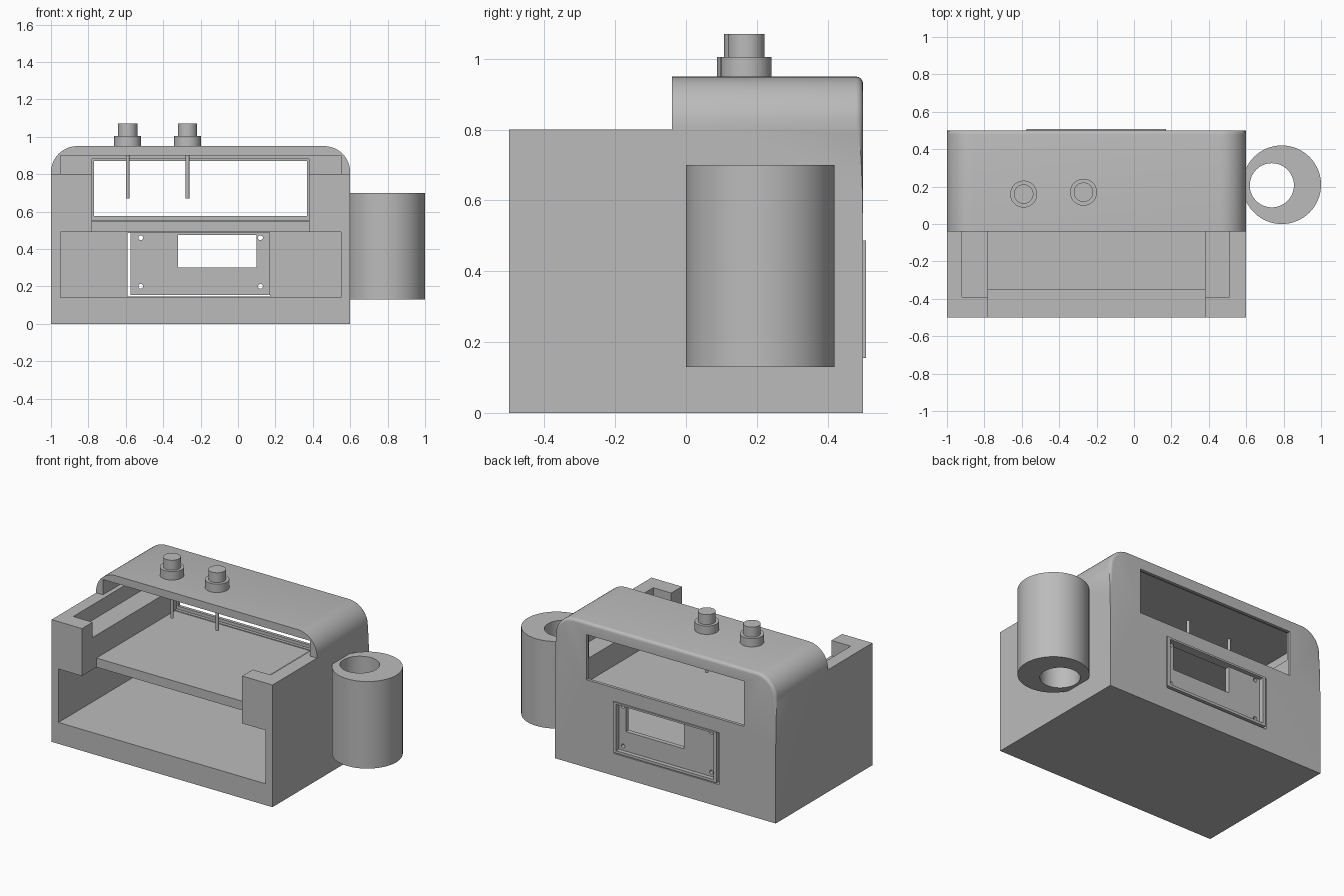
import bpy, bmesh, math
from mathutils import Vector, Matrix

cube = bpy.data.objects.get("Cube")
if cube:
    bpy.data.objects.remove(cube, do_unlink=True)

grey = bpy.data.materials.new("plain grey")
grey.use_nodes = True
colour = (0.5, 0.5, 0.5, 1)
grey.diffuse_color = colour
grey.node_tree.nodes["Principled BSDF"].inputs["Base Color"].default_value = colour


def finish(name, bm):
    bmesh.ops.recalc_face_normals(bm, faces=bm.faces[:])
    mesh = bpy.data.meshes.new(name)
    bm.to_mesh(mesh)
    bm.free()
    mesh.materials.append(grey)
    obj = bpy.data.objects.new(name, mesh)
    bpy.context.collection.objects.link(obj)
    return obj


def box(name, x, y, z):
    bm = bmesh.new()
    bmesh.ops.create_cube(bm, size=1)
    for v in bm.verts:
        v.co = Vector([(r[0] + r[1]) / 2 + c * (r[1] - r[0]) for r, c in zip((x, y, z), v.co)])
    return finish(name, bm)


def cylinder(name, centre, radius, low, high, sides=48, axis="Z"):
    bm = bmesh.new()
    bmesh.ops.create_cone(bm, cap_ends=True, segments=sides, radius1=radius,
                          radius2=radius, depth=high - low)
    a, b = centre
    mid = (low + high) / 2
    if axis == "Y":
        bm.transform(Matrix.Translation((a, mid, b)) @ Matrix.Rotation(math.pi / 2, 4, "X"))
    else:
        bm.transform(Matrix.Translation((a, b, mid)))
    return finish(name, bm)


def select_only(obj):
    bpy.ops.object.select_all(action="DESELECT")
    obj.select_set(True)
    bpy.context.view_layer.objects.active = obj


def combine(target, others, operation="DIFFERENCE"):
    for other in others:
        select_only(target)
        mod = target.modifiers.new("combine", "BOOLEAN")
        mod.operation = operation
        mod.solver = "EXACT"
        mod.object = other
        bpy.ops.object.modifier_apply(modifier=mod.name)
        bpy.data.objects.remove(other, do_unlink=True)


def smooth(obj):
    select_only(obj)
    bpy.ops.object.shade_smooth_by_angle(angle=math.radians(30))


def rounded_block(name, left, right, top, radius, front, back):
    """Upright block with rounded upper side corners and a softened back edge."""
    points = [(left, 0), (right, 0)]
    for centre, start in ((right - radius, 0), (left + radius, 90)):
        for i in range(13):
            a = math.radians(start + i * 7.5)
            points.append((centre + radius * math.cos(a), top - radius + radius * math.sin(a)))
    bm = bmesh.new()
    face = bm.faces.new([bm.verts.new((x, front, z)) for x, z in points])
    moved = bmesh.ops.extrude_face_region(bm, geom=[face])["geom"]
    for v in moved:
        if isinstance(v, bmesh.types.BMVert):
            v.co.y = back
    edges = [e for e in bm.edges
             if all(v.co.y > back - 0.001 and v.co.z > top - radius - 0.001 for v in e.verts)]
    bmesh.ops.bevel(bm, geom=edges, offset=0.02, segments=4, profile=0.5, affect="EDGES")
    return finish(name, bm)


# Housing: rounded hood behind a lower open front
housing = rounded_block("housing", -1, 0.6, 0.95, 0.14, -0.04, 0.5)
combine(housing, [box("front_block", (-1, 0.6), (-0.5, 0.1), (0, 0.8))], "UNION")
combine(housing, [
    box("lower_bay", (-0.95, 0.55), (-0.6, 0.46), (0.14, 0.49)),
    box("upper_bay", (-0.78, 0.38), (-0.6, 0.46), (0.4, 0.9)),
    box("side_channels", (-0.92, 0.51), (-0.39, 0.46), (0.7, 0.88)),
    box("hood_space", (-0.95, 0.55), (-0.2, 0.46), (0.8, 0.9)),
    box("window_rebate", (-0.78, 0.38), (0.4, 0.48), (0.555, 0.88)),
    box("window_hole", (-0.77, 0.37), (0.4, 0.6), (0.575, 0.87)),
    box("panel_hole", (-0.59, 0.17), (0.4, 0.6), (0.145, 0.485)),
])
smooth(housing)

# Middle shelf
box("shelf", (-0.785, 0.385), (-0.35, 0.465), (0.49, 0.55))

# Framed rear panel with an opening and four screw holes
panel = box("rear_panel", (-0.575, 0.172), (0.45, 0.508), (0.155, 0.487))
combine(panel, [
    box("panel_recess", (-0.555, 0.15), (0.48, 0.6), (0.172, 0.475)),
    box("panel_opening", (-0.32, 0.1), (0.4, 0.6), (0.3, 0.475)),
] + [cylinder("screw_hole", (x, z), 0.013, 0.4, 0.6, 16, "Y")
     for x in (-0.52, 0.12) for z in (0.2, 0.46)])

# Side holder tube with an off-centre bore
holder = cylinder("side_holder", (0.79, 0.21), 0.21, 0.13, 0.7, 64)
combine(holder, [cylinder("bore", (0.737, 0.207), 0.118, 0, 0.9, 64)])
smooth(holder)

# Knobs on the hood, each with a collar and a stem
for side, x, y in (("right", -0.59, 0.16), ("left", -0.27, 0.17)):
    smooth(cylinder(side + "_knob_collar", (x, y), 0.072, 0.94, 1.005))
    smooth(cylinder(side + "_knob_cap", (x, y), 0.052, 1, 1.07))
    smooth(cylinder(side + "_knob_stem", (x, y), 0.01, 0.67, 0.95, 16))
